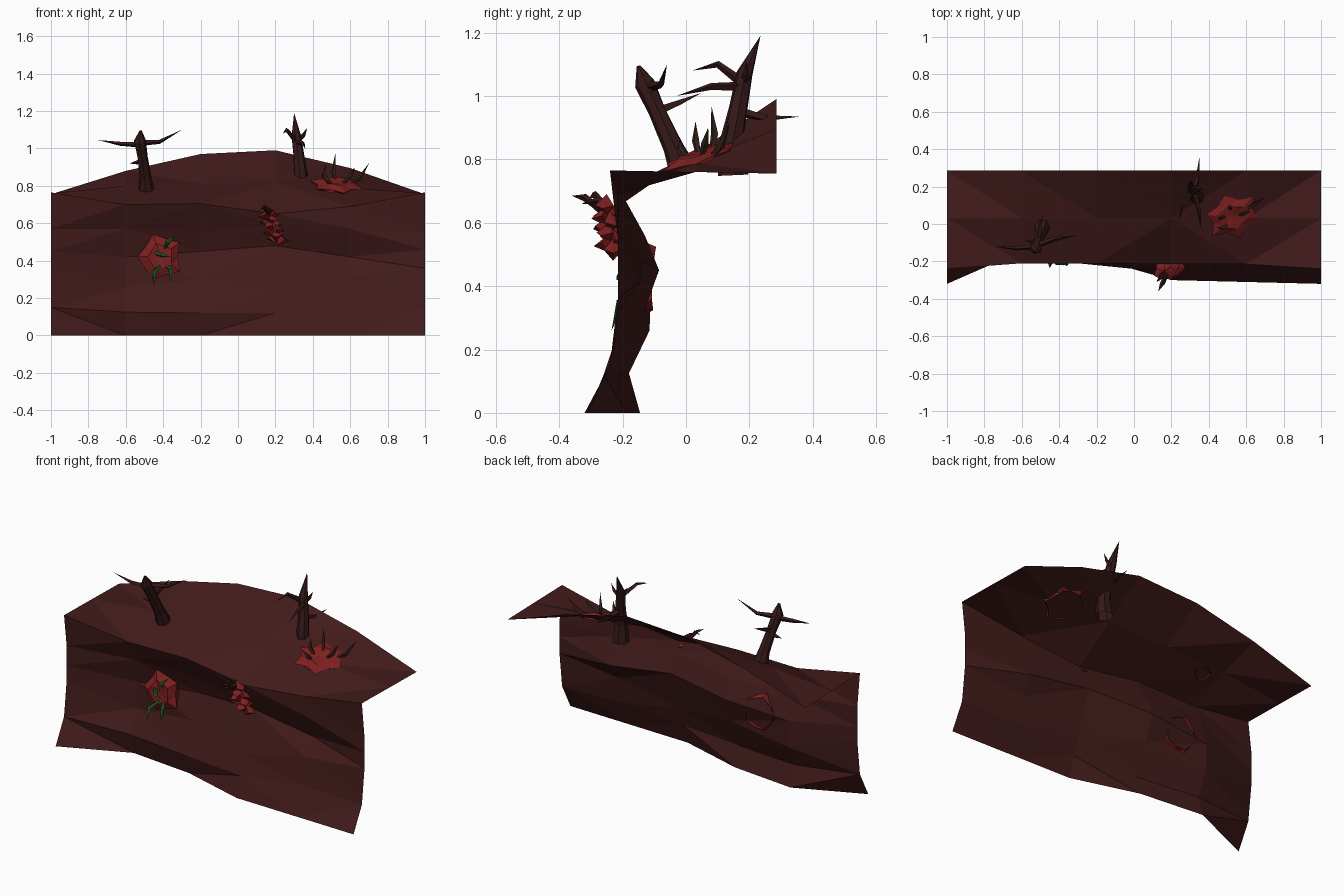
import bpy, bmesh, math, random
from mathutils import Vector

if "Cube" in bpy.data.objects:
    bpy.data.objects.remove(bpy.data.objects["Cube"])

random.seed(4)


def material(name, rgb):
    m = bpy.data.materials.new(name)
    m.diffuse_color = (*rgb, 1)
    m.use_nodes = True
    m.node_tree.nodes["Principled BSDF"].inputs["Base Color"].default_value = m.diffuse_color
    return m


ROCK = material("rock", (0.055, 0.011, 0.011))
WOOD = material("wood", (0.035, 0.009, 0.009))
RED = material("petal_red", (0.21, 0.014, 0.014))
GREEN = material("thorn_green", (0.015, 0.11, 0.02))
DARK = material("thorn_dark", (0.035, 0.02, 0.012))


def finish(name, bm, mat):
    me = bpy.data.meshes.new(name)
    bmesh.ops.recalc_face_normals(bm, faces=bm.faces)
    bm.to_mesh(me)
    bm.free()
    ob = bpy.data.objects.new(name, me)
    me.materials.append(mat)
    bpy.context.collection.objects.link(ob)
    return ob


def tube(bm, points, radii, sides):
    """Tapered low-poly tube along a path; a zero radius ends in a point."""
    pts = [Vector(p) for p in points]
    prev = None
    for i, (p, r) in enumerate(zip(pts, radii)):
        d = pts[min(i + 1, len(pts) - 1)] - pts[max(i - 1, 0)]
        u = d.cross(Vector((0.31, 0.9, 0.2))).normalized()
        v = d.cross(u).normalized()
        if r == 0:
            ring = [bm.verts.new(p)] * sides
        else:
            ring = [bm.verts.new(p + r * (u * math.cos(a) + v * math.sin(a)))
                    for a in (2 * math.pi * k / sides for k in range(sides))]
        if prev:
            for k in range(sides):
                n = (k + 1) % sides
                if r == 0:
                    bm.faces.new((prev[k], prev[n], ring[0]))
                else:
                    bm.faces.new((prev[k], prev[n], ring[n], ring[k]))
        prev = ring


# Cliff sheet: rows of (y values, z values) over six columns, bottom to back
rows = [
    ((-.32, -.145, -.185, -.30, -.31, -.32), (0, 0, 0, 0, 0, 0)),
    ((-.24, -.18, -.22, -.26, -.24, -.24), (.15, .125, .12, .12, .16, .15)),
    ((-.215, -.115, -.14, -.22, -.21, -.215), (.36, .26, .30, .24, .32, .36)),
    ((-.215, -.11, -.085, -.14, -.14, -.215), (.45, .42, .45, .48, .42, .46)),
    ((-.215, -.15, -.13, -.19, -.21, -.215), (.57, .57, .56, .59, .57, .55)),
    ((-.24, -.21, -.21, -.215, -.215, -.24), (.765, .70, .705, .65, .69, .765)),
    ((.03, .03, .03, .03, .03, .03), (.76, .80, .81, .82, .79, .76)),
    ((.285,) * 6, (.755, .88, .97, .99, .895, .755)),
]
bm = bmesh.new()
grid = [[bm.verts.new((-1 + .4 * i, y, z)) for i, (y, z) in enumerate(zip(*r))]
        for r in rows]
for a, b in zip(grid, grid[1:]):
    for i in range(5):
        bm.faces.new((a[i], a[i + 1], b[i + 1], b[i]))
bmesh.ops.triangulate(bm, faces=bm.faces, quad_method='SHORT_EDGE')
finish("cliff", bm, ROCK)


def tree(name, trunk, radii, branches):
    bm = bmesh.new()
    tube(bm, trunk, radii, 7)
    for b in branches:
        tube(bm, b, (.016, .011, 0), 4)
    finish(name, bm, WOOD)


# Dead trees with bare branches
tree("left_dead_tree",
     [(-.49, -.01, .77), (-.495, -.04, .84), (-.51, -.09, .95),
      (-.525, -.13, 1.04), (-.52, -.15, 1.095)],
     (.045, .033, .028, .033, .006),
     [[(-.52, -.12, 1.02), (-.63, -.13, 1.025), (-.75, -.12, 1.045)],
      [(-.51, -.11, 1.03), (-.42, -.08, 1.035), (-.30, -.06, 1.10)],
      [(-.51, -.07, .96), (-.50, -.02, .98), (-.49, .05, 1.01)],
      [(-.51, -.08, .94), (-.54, -.09, .925), (-.58, -.09, .92)]])
tree("right_dead_tree",
     [(.335, .15, .75), (.335, .145, .86), (.325, .165, .96),
      (.31, .185, 1.07), (.30, .235, 1.19)],
     (.05, .038, .030, .026, 0),
     [[(.32, .18, 1.03), (.345, .08, 1.03), (.36, -.03, 1.0)],
      [(.31, .18, 1.04), (.26, .10, 1.10), (.24, .02, 1.08)],
      [(.32, .17, .95), (.34, .25, .93), (.35, .36, .935)],
      [(.315, .185, 1.04), (.35, .19, 1.07), (.37, .19, 1.11)]])


def blossom(name, centre, normal, rx, ry, height, n):
    """Ragged crown: sunken rim, petals and a dimpled middle."""
    q = Vector(normal).to_track_quat('Z', 'Y')
    c = Vector(centre)
    bm = bmesh.new()

    def ring(scale, h, jag):
        out = []
        for k in range(n):
            a = 2 * math.pi * k / n
            s = scale * (1 + jag * (1 if k % 2 else -1) + random.uniform(-.08, .08))
            p = Vector((rx * s * math.cos(a), ry * s * math.sin(a),
                        h * height * random.uniform(.75, 1.25)))
            out.append(bm.verts.new(c + q @ p))
        return out

    rings = [ring(.9, -.35, .05), ring(1, .35, .13), ring(.6, 1, .08)]
    for a, b in zip(rings, rings[1:]):
        for k in range(n):
            m = (k + 1) % n
            bm.faces.new((a[k], a[m], b[m], b[k]))
    mid = bm.verts.new(c + q @ Vector((0, 0, .75 * height)))
    for k in range(n):
        bm.faces.new((rings[-1][k], rings[-1][(k + 1) % n], mid))
    bmesh.ops.triangulate(bm, faces=bm.faces)
    finish(name, bm, RED)


def thorns(name, mat, paths, r):
    bm = bmesh.new()
    for p in paths:
        tube(bm, p, (r * .7, r, 0), 4)
    finish(name, bm, mat)


# Wall blossom with green thorns
blossom("wall_blossom", (-.415, -.12, .42), (0, -1, .05), .11, .11, .05, 10)
thorns("wall_thorns", GREEN,
       [[(-.42, -.16, .37), (-.45, -.21, .34), (-.45, -.235, .26)],
        [(-.38, -.16, .37), (-.36, -.21, .35), (-.36, -.225, .28)],
        [(-.39, -.16, .47), (-.375, -.21, .50), (-.33, -.19, .54)],
        [(-.44, -.16, .44), (-.41, -.21, .43), (-.36, -.22, .42)]], .013)

# Crest blossom: overlapping petals around a bud
bm = bmesh.new()
bud = Vector((.18, -.25, .59))
for k in range(14):
    a = k * 2.4
    t = k / 13
    out = Vector((math.cos(a), .9 * math.sin(a), 0))
    p = bud + Vector((.03 - .05 * t, .02 - .02 * t, -.075 + .14 * t))
    side = Vector((-out.y, out.x, 0)) * .03
    top = Vector((0, 0, .035))
    v = [bm.verts.new(x) for x in (p - top, p + out * .04 + side,
                                   p + out * .065 - top * .3, p + out * .04 - side,
                                   p + top)]
    for i, j, l in ((0, 1, 2), (0, 2, 3), (4, 2, 1), (4, 3, 2), (4, 1, 0), (4, 0, 3)):
        bm.faces.new((v[i], v[j], v[l]))
finish("crest_blossom", bm, RED)
thorns("crest_thorns", WOOD,
       [[(.17, -.27, .64), (.15, -.32, .68), (.13, -.36, .685)],
        [(.16, -.25, .65), (.14, -.29, .69), (.12, -.31, .67)],
        [(.19, -.24, .65), (.17, -.28, .67), (.16, -.33, .66)]], .012)

# Ground blossom on the slope, with flat petals and dark thorns
blossom("ground_blossom", (.525, .045, .80), (.13, -.35, 1), .135, .11, .025, 12)
thorns("ground_thorns", DARK,
       [[(.49, .04, .81), (.46, .03, .86), (.47, .03, .92)],
        [(.52, .08, .82), (.51, .09, .88), (.52, .08, .97)],
        [(.56, .05, .81), (.60, .06, .85), (.625, .07, .90)],
        [(.60, .08, .81), (.65, .11, .84), (.70, .14, .92)],
        [(.50, .00, .80), (.48, -.02, .83), (.44, -.02, .86)]], .012)
